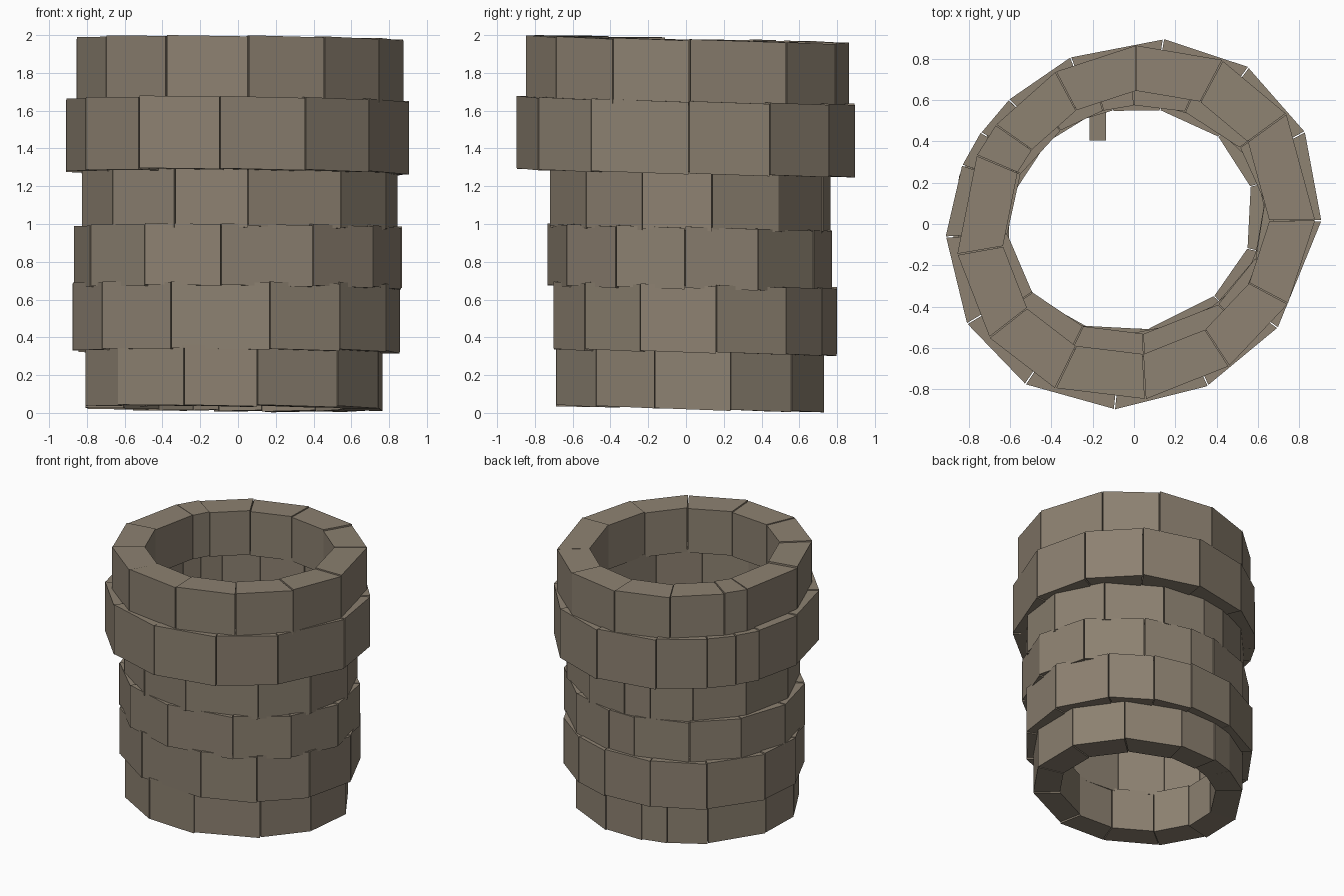
import bpy, bmesh, math, random

if "Cube" in bpy.data.objects:
    bpy.data.objects.remove(bpy.data.objects["Cube"])

random.seed(4)

stone = bpy.data.materials.new("warm grey stone")
stone.diffuse_color = (0.265, 0.22, 0.165, 1)
stone.use_nodes = True
stone.node_tree.nodes["Principled BSDF"].inputs["Base Color"].default_value = stone.diffuse_color

HEX = [(0, 1, 2, 3), (7, 6, 5, 4), (0, 4, 5, 1), (1, 5, 6, 2), (2, 6, 7, 3), (3, 7, 4, 0)]
INNER = 0.745      # inner radius as a share of the outer radius
TILT = -0.022      # courses lean slightly down towards the back


def add_hexahedron(bm, bottom, top):
    verts = [bm.verts.new(p) for p in bottom + top]
    for f in HEX:
        bm.faces.new([verts[i] for i in f])


def finish(bm, name):
    bmesh.ops.recalc_face_normals(bm, faces=bm.faces)
    mesh = bpy.data.meshes.new(name)
    bm.to_mesh(mesh)
    bm.free()
    mesh.materials.append(stone)
    obj = bpy.data.objects.new(name, mesh)
    bpy.context.collection.objects.link(obj)


def stone_course(name, z0, z1, centre, radii, stretch, joints):
    """One ring of separate blocks, stretched along the diagonal, cut at the joint angles."""
    bm = bmesh.new()
    cx, cy = centre
    for i, a in enumerate(joints):
        b = joints[(i + 1) % len(joints)]
        if b < a:
            b += 360
        grow = random.uniform(-0.002, 0.002)
        lift = random.uniform(-0.003, 0.003)

        def point(angle, k, z, extra):
            t = math.radians(angle)
            k *= 1 + stretch * math.cos(2 * (t - math.radians(42)))
            x = cx + (radii[0] + grow) * k * math.cos(t)
            y = cy + (radii[1] + grow) * k * math.sin(t)
            return (x, y, z + TILT * y - 0.005 * x + lift + extra)

        def ring(z):
            s = 0.003
            return [point(a + 0.2, 1, z, s), point(b - 0.2, 1, z, -s),
                    point(b - 0.2, INNER, z, -s), point(a + 0.2, INNER, z, s)]

        add_hexahedron(bm, ring(z0), ring(z1))
    finish(bm, name)


# Six stacked courses from the ground up
COURSES = [
    ("base_course", 0.025, 0.345, (-0.02, 0.02), (0.80, 0.725), 0.035,
     (17, 46, 76, 98, 112, 134, 169, 195, 222, 251, 279, 315, 345)),
    ("second_course", 0.325, 0.680, (-0.01, 0.04), (0.87, 0.765), 0.02,
     (9, 39, 61, 80, 105, 133, 165, 190, 217, 247, 282, 310, 338)),
    ("third_course", 0.660, 0.985, (0.0, 0.02), (0.865, 0.755), 0.025,
     (28, 58, 82, 96, 124, 151, 180, 208, 236, 264, 298, 328, 358)),
    ("fourth_course", 0.972, 1.285, (0.01, 0.02), (0.835, 0.745), 0.025,
     (9, 38, 68, 91, 105, 127, 156, 187, 218, 246, 273, 311, 340)),
    ("overhanging_course", 1.272, 1.655, (0.0, 0.0), (0.90, 0.895), 0.05,
     (1, 28.5, 54, 81, 110.7, 135, 149, 161, 184, 211, 236, 264, 294.5, 324)),
    ("rim_course", 1.635, 1.977, (0.01, 0.005), (0.86, 0.86), 0.045,
     (1, 36, 62, 90, 118, 145, 157, 190, 218, 244, 273, 303, 332)),
]
for course in COURSES:
    stone_course(*course)

# Small stone stub low on the inside of the back wall
bm = bmesh.new()
foot = [(-0.215, 0.405), (-0.135, 0.405), (-0.135, 0.54), (-0.215, 0.54)]
add_hexahedron(bm, [(x, y, 0.12) for x, y in foot], [(x, y, 0.20) for x, y in foot])
finish(bm, "inner_stub")
